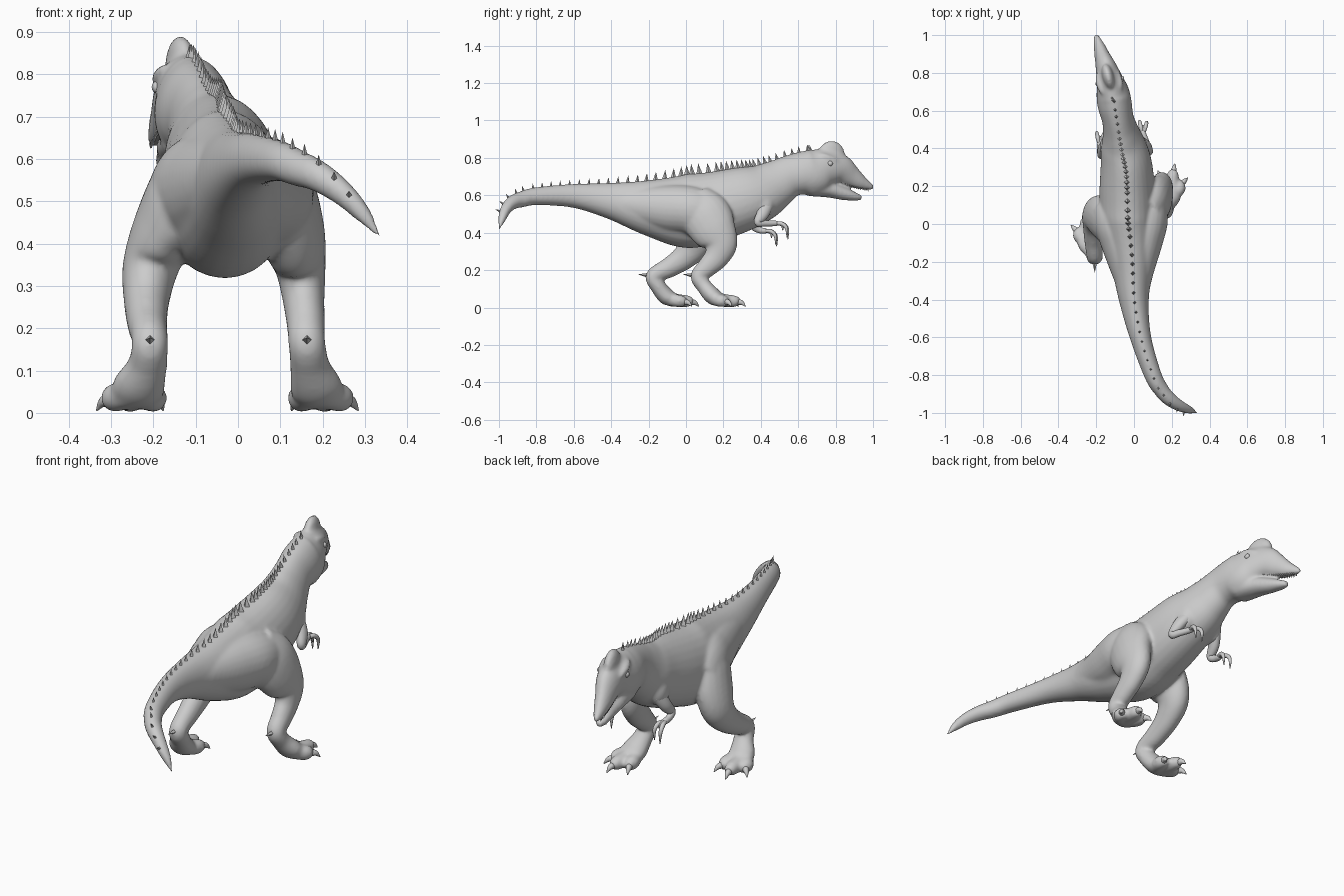
import bpy, bmesh, math
from mathutils import Vector, Matrix


def sample(stations, steps=6):
    """Catmull-Rom through (x, y, z, side radius, depth radius) stations."""
    p = [Vector(s) for s in stations]
    p = [2 * p[0] - p[1]] + p + [2 * p[-1] - p[-2]]
    out = []
    for i in range(1, len(p) - 2):
        a, b, c, d = p[i - 1:i + 3]
        for k in range(steps):
            t = k / steps
            out.append(0.5 * (2 * b + (c - a) * t + (2 * a - 5 * b + 4 * c - d) * t * t
                              + (3 * b - a - 3 * c + d) * t ** 3))
    out.append(p[-2])
    return out


def frames(stations):
    """Centre, side vector, up vector and radii along a path."""
    s = sample(stations)
    res = []
    for i, q in enumerate(s):
        t = (s[min(i + 1, len(s) - 1)] - s[max(i - 1, 0)])
        t = Vector(t[:3]).normalized()
        x = Vector((1, 0, 0))
        side = (x - t * x.dot(t)).normalized()
        res.append((Vector(q[:3]), side, side.cross(t), max(q[3], .002), max(q[4], .002)))
    return res


def tube(bm, stations, n=20, egg=0.0):
    rings = []
    for c, side, up, rw, rh in frames(stations):
        ring = []
        for k in range(n):
            a = 2 * math.pi * k / n
            ring.append(bm.verts.new(c + side * rw * math.cos(a) * (1 - egg * math.sin(a))
                                     + up * rh * math.sin(a)))
        rings.append(ring)
    faces = [bm.faces.new(rings[0]), bm.faces.new(rings[-1])]
    for a, b in zip(rings, rings[1:]):
        for k in range(n):
            faces.append(bm.faces.new((a[k], a[(k + 1) % n], b[(k + 1) % n], b[k])))
    for f in faces:
        f.smooth = True


def ball(bm, loc, size, tilt=0.0, yaw=0.0):
    m = (Matrix.Translation(loc) @ Matrix.Rotation(yaw, 4, 'Z') @ Matrix.Rotation(tilt, 4, 'X')
         @ Matrix.Diagonal((*size, 1)))
    made = bmesh.ops.create_uvsphere(bm, u_segments=20, v_segments=14, radius=1, matrix=m)
    for v in made['verts']:
        for f in v.link_faces:
            f.smooth = True


def spike(bm, base, direction, r, h, n=4):
    d = Vector(direction).normalized()
    m = Matrix.Translation(Vector(base) + d * h / 2) @ d.to_track_quat('Z', 'Y').to_matrix().to_4x4()
    bmesh.ops.create_cone(bm, cap_ends=True, segments=n, radius1=r, radius2=0, depth=h, matrix=m)


def finish(name, bm):
    bmesh.ops.recalc_face_normals(bm, faces=bm.faces)
    me = bpy.data.meshes.new(name)
    bm.to_mesh(me)
    bm.free()
    ob = bpy.data.objects.new(name, me)
    bpy.context.collection.objects.link(ob)
    return ob


# Tail, torso, neck and skull as one path
TRUNK = [(.336, -1.0, .415, .004, .004), (.295, -.985, .47, .021, .021), (.245, -.965, .522, .03, .03),
         (.19, -.93, .56, .037, .037), (.145, -.88, .578, .041, .043), (.10, -.8, .595, .046, .048),
         (.035, -.6, .597, .056, .064), (.0, -.4, .57, .079, .098), (-.01, -.2, .535, .115, .15),
         (-.03, 0, .515, .148, .197), (-.035, .15, .54, .148, .187), (-.04, .3, .58, .137, .172),
         (-.055, .4, .615, .121, .152), (-.07, .48, .66, .096, .13), (-.085, .55, .70, .084, .112),
         (-.1, .62, .718, .09, .115), (-.11, .68, .722, .089, .125), (-.125, .75, .745, .073, .105),
         (-.145, .82, .74, .058, .083), (-.165, .88, .703, .043, .06), (-.18, .93, .672, .033, .041),
         (-.197, .985, .647, .018, .019), (-.2, 1.005, .638, .008, .008)]
JAW = [(-.11, .66, .635, .07, .04), (-.135, .76, .632, .058, .044), (-.15, .84, .610, .043, .036),
       (-.165, .9, .594, .032, .024), (-.175, .94, .586, .014, .014)]
RIGHT_LEG = [(.07, .04, .58, .07, .10), (.10, .10, .50, .088, .135), (.13, .145, .42, .077, .126),
             (.148, .187, .34, .06, .09), (.155, .163, .27, .05, .068), (.16, .113, .215, .046, .055),
             (.163, .067, .165, .044, .043), (.17, .10, .11, .048, .042), (.185, .145, .06, .063, .046),
             (.19, .185, .042, .056, .035)]
LEFT_LEG = [(-.10, -.02, .58, .08, .10), (-.135, .01, .50, .088, .125), (-.18, .04, .42, .075, .116),
            (-.208, .045, .34, .066, .09), (-.216, -.008, .27, .055, .068), (-.215, -.088, .215, .048, .055),
            (-.208, -.173, .167, .043, .043), (-.215, -.147, .11, .048, .042),
            (-.235, -.105, .06, .063, .046), (-.24, -.065, .042, .056, .035)]
# Muscles running from the tail root into the thighs
HIPS = [[(.01, -.38, .56, .065, .07), (.02, -.25, .545, .085, .10), (.045, -.1, .53, .105, .125),
         (.065, .02, .52, .115, .13), (.09, .12, .48, .09, .13)],
        [(-.02, -.38, .56, .055, .07), (-.035, -.25, .545, .085, .10), (-.075, -.1, .53, .10, .125),
         (-.105, 0, .52, .105, .13), (-.14, .06, .47, .09, .12)]]

bm = bmesh.new()
tube(bm, TRUNK, 28, .1)
tube(bm, JAW)
for hip in HIPS:
    tube(bm, hip, 24)
# Shoulders
for x in (.03, -.14):
    ball(bm, (x, .41, .545), (.042, .06, .07))
claws = bmesh.new()
for leg, s in ((RIGHT_LEG, 1), (LEFT_LEG, -1)):
    tube(bm, leg)
    # Three spread toes with claws, and a heel spur
    fx, fy = leg[-2][0], leg[-2][1]
    for dx, dy in ((.075, .075), (.025, .14), (-.045, .105)):
        ex, ey = fx + s * dx, fy + dy
        d = Vector((s * dx, dy, 0)).normalized()
        tube(bm, [(fx + s * dx * .2, fy, .045, .034, .033), (fx + s * dx * .7, fy + dy * .5, .037, .034, .035),
                  (ex - d.x * .02, ey - d.y * .02, .032, .031, .031), (ex, ey, .026, .018, .02)], 14)
        tube(claws, [(ex - d.x * .018, ey - d.y * .018, .032, .017, .019),
                     (ex + d.x * .012, ey + d.y * .012, .026, .012, .013),
                     (ex + d.x * .034, ey + d.y * .034, .006, .002, .002)], 10)
    a = leg[6]
    spike(claws, (a[0], a[1] - .03, .172), (0, -1, .1), .013, .055)
finish("foot_claws", claws)

# Skull crest and brows
ball(bm, (-.136, .778, .818), (.032, .074, .074), .12, .25)
for s in (-1, 1):
    ball(bm, (-.132 + s * .05, .755 + s * .012, .798), (.02, .06, .018), -.35, .25)
body = finish("body", bm)
rm = body.modifiers.new("blend", 'REMESH')
rm.mode = 'VOXEL'
rm.voxel_size = .008
rm.use_smooth_shade = True
sm = body.modifiers.new("soften", 'SMOOTH')
sm.factor = .5
sm.iterations = 12

# Small arms with two curved fingers and a thumb
bm = bmesh.new()
ARMS = [([(.03, .43, .55, .03, .04), (.065, .41, .50, .027, .034), (.082, .385, .455, .019, .022),
          (.07, .425, .45, .015, .017), (.05, .475, .45, .015, .015), (.047, .495, .45, .012, .01)]),
        ([(-.14, .43, .54, .03, .04), (-.165, .40, .48, .026, .032), (-.175, .365, .435, .019, .021),
          (-.18, .39, .415, .015, .017), (-.18, .42, .41, .015, .015), (-.18, .435, .41, .012, .01)])]
for arm in ARMS:
    tube(bm, arm, 14)
    x, y, z = arm[-1][:3]
    for dx, k in ((-.012, 1.0), (.014, .9), (.002, .45)):
        tube(bm, [(x + dx * .3, y - .012, z, .009, .009),
                  (x + dx, y + .022 * k, z - .003, .011, .011),
                  (x + dx * 1.4, y + .047 * k, z - .03 * k, .009, .009),
                  (x + dx * 1.3, y + .05 * k, z - .085 * k, .002, .002)], 10)
finish("arms", bm)

# Eyes
bm = bmesh.new()
for s in (-1, 1):
    ball(bm, (-.128 + s * .064, .757 + s * .014, .77), (.012, .014, .014))
finish("eyes", bm)

# Teeth along the upper jaw
bm = bmesh.new()
for c, side, up, rw, rh in frames(TRUNK):
    if .84 < c.y < .985:
        for s in (-1, 1):
            spike(bm, c + side * s * rw * .6 - up * rh * .72, (0, 0, -1), .004, .014, 5)
finish("teeth", bm)

# Row of spines down the back
bm = bmesh.new()
path = [f for f in frames(TRUNK) if f[0].y < .72]
next_at, dist = .12, 0
for a, b in zip(path, path[1:]):
    seg = (b[0] - a[0]).length
    while next_at <= dist + seg:
        t = (next_at - dist) / seg
        c, up, rh = a[0].lerp(b[0], t), a[2].lerp(b[2], t), a[4] + (b[4] - a[4]) * t
        big = max(0, 1 - abs(c.y - .1) / .7)
        base = c + up * (rh - .012)
        up = up.lerp(Vector((0, 0, 1)), .5 if c.y > -.85 else 0)
        spike(bm, base, up, .009 + .01 * big, .036 + .028 * big)
        next_at += .03 if c.y > .2 else .05
    dist += seg
finish("back_spines", bm)
